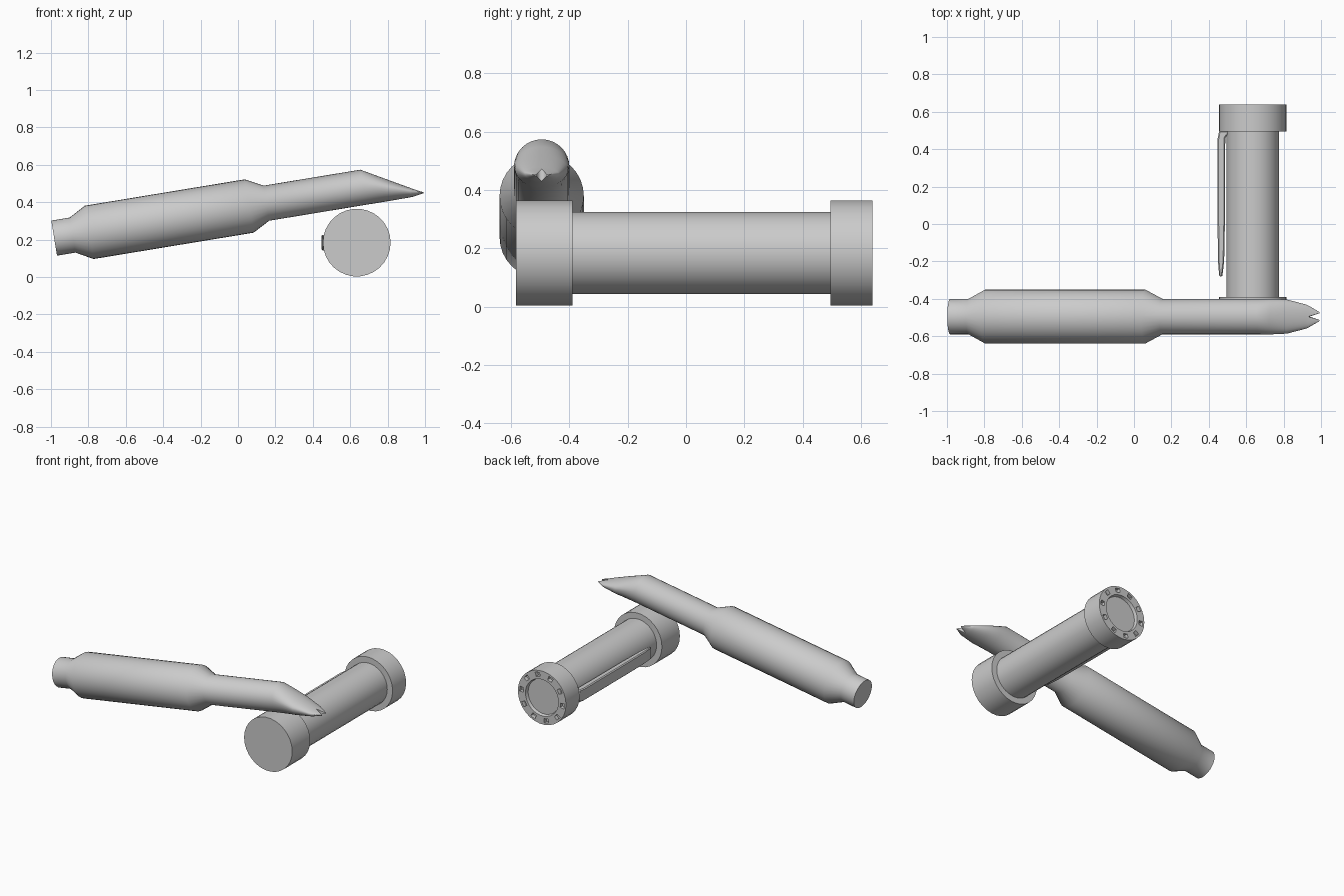
import bpy, bmesh, math
from math import sin, cos, pi

if "Cube" in bpy.data.objects:
    bpy.data.objects.remove(bpy.data.objects["Cube"])


def finish(name, bm, smooth=True):
    me = bpy.data.meshes.new(name)
    bm.to_mesh(me)
    bm.free()
    ob = bpy.data.objects.new(name, me)
    bpy.context.collection.objects.link(ob)
    if smooth:
        bpy.ops.object.select_all(action='DESELECT')
        ob.select_set(True)
        bpy.context.view_layer.objects.active = ob
        bpy.ops.object.shade_smooth_by_angle(angle=math.radians(30))
    return ob


CX, CZ, SEG = 0.635, 0.184, 30


def lathe(name, profile, recess_band=None):
    """Revolve (radius, y) points about the case axis; end rings are capped."""
    bm = bmesh.new()
    rings = [[bm.verts.new((CX + r * cos(2 * pi * k / SEG), y, CZ + r * sin(2 * pi * k / SEG)))
              for k in range(SEG)] for r, y in profile]
    pockets = []
    for i in range(len(rings) - 1):
        for k in range(SEG):
            m = (k + 1) % SEG
            f = bm.faces.new((rings[i][k], rings[i + 1][k], rings[i + 1][m], rings[i][m]))
            if i == recess_band and k % 3 == 0:
                pockets.append(f)
    bm.faces.new(rings[0])
    bm.faces.new(rings[-1])
    bmesh.ops.recalc_face_normals(bm, faces=bm.faces)
    # small pockets sunk into the end rim
    if pockets:
        for f in bmesh.ops.extrude_discrete_faces(bm, faces=pockets)['faces']:
            for v in f.verts:
                v.co.y -= 0.025
    return finish(name, bm)


# Case: tube with a plain front cap and a notched rear cap
lathe("case_tube", [(0.141, -0.45), (0.141, 0.55)])
lathe("front_cap", [(0.181, -0.583), (0.181, -0.39)])
lathe("rear_cap", [(0.181, 0.495), (0.181, 0.64), (0.168, 0.64), (0.14, 0.64),
                   (0.124, 0.64), (0.118, 0.62)], recess_band=2)

# Pocket clip: side profile (x, y) extruded across z
clip = [(0.447, 0.455), (0.447, 0.0), (0.449, -0.2), (0.456, -0.282), (0.472, -0.282),
        (0.482, -0.2), (0.486, 0.0), (0.488, 0.46), (0.51, 0.497), (0.455, 0.497)]
bm = bmesh.new()
face = bm.faces.new([bm.verts.new((x, y, CZ - 0.042)) for x, y in clip])
ext = bmesh.ops.extrude_face_region(bm, geom=[face])
for v in ext['geom']:
    if isinstance(v, bmesh.types.BMVert):
        v.co.z += 0.084
bmesh.ops.recalc_face_normals(bm, faces=bm.faces)
ob = finish("clip", bm)
bev = ob.modifiers.new("bevel", 'BEVEL')
bev.width, bev.segments = 0.006, 1

# Reed pen half-shell: stations (s, top, edge, bottom, half width, slit half width)
R, B = 0.095, 0.1445
stations = [(s, r, 0, -r, r, 0) for s, r in
            [(0, R), (0.1, R), (0.19, B), (1.057, B), (1.15, R), (1.675, R)]]
stations += [(1.74, 0.058, -0.008, -R, R, 0),
             (1.82, 0.013, -0.032, -R, 0.091, 0),
             (1.92, -0.043, -0.062, -0.094, 0.064, 0),
             (1.932, -0.050, -0.066, -0.093, 0.058, 0),
             (1.988, -0.079, -0.080, -0.084, 0.024, 0.018)]
N = 16
bm = bmesh.new()
rings = []
for s, top, edge, bot, w, gap in stations:
    ring = []
    for j in range(N + 1):
        c = cos(pi * j / N)
        y = gap + (w - gap) * sin(pi * j / N) if 0 < j < N else gap
        ring.append(bm.verts.new((s, y, edge + c * ((top - edge) if c > 0 else (edge - bot)))))
    rings.append(ring)
for a, b in zip(rings, rings[1:]):
    for j in range(N):
        bm.faces.new((a[j], b[j], b[j + 1], a[j + 1]))
bm.faces.new(rings[0])
bm.faces.new(rings[-1][::-1])
# inner wall of the split nib
a, b = rings[-2], rings[-1]
bm.faces.new((a[0], a[N], b[N], b[0]))
pen = finish("reed_pen", bm)
mir = pen.modifiers.new("mirror", 'MIRROR')
mir.use_axis = (False, True, False)
mir.use_clip = True
pen.modifiers.move(len(pen.modifiers) - 1, 0)
pen.location = (-0.983, -0.495, 0.208)
pen.rotation_euler = (0, -math.radians(9.35), 0)
